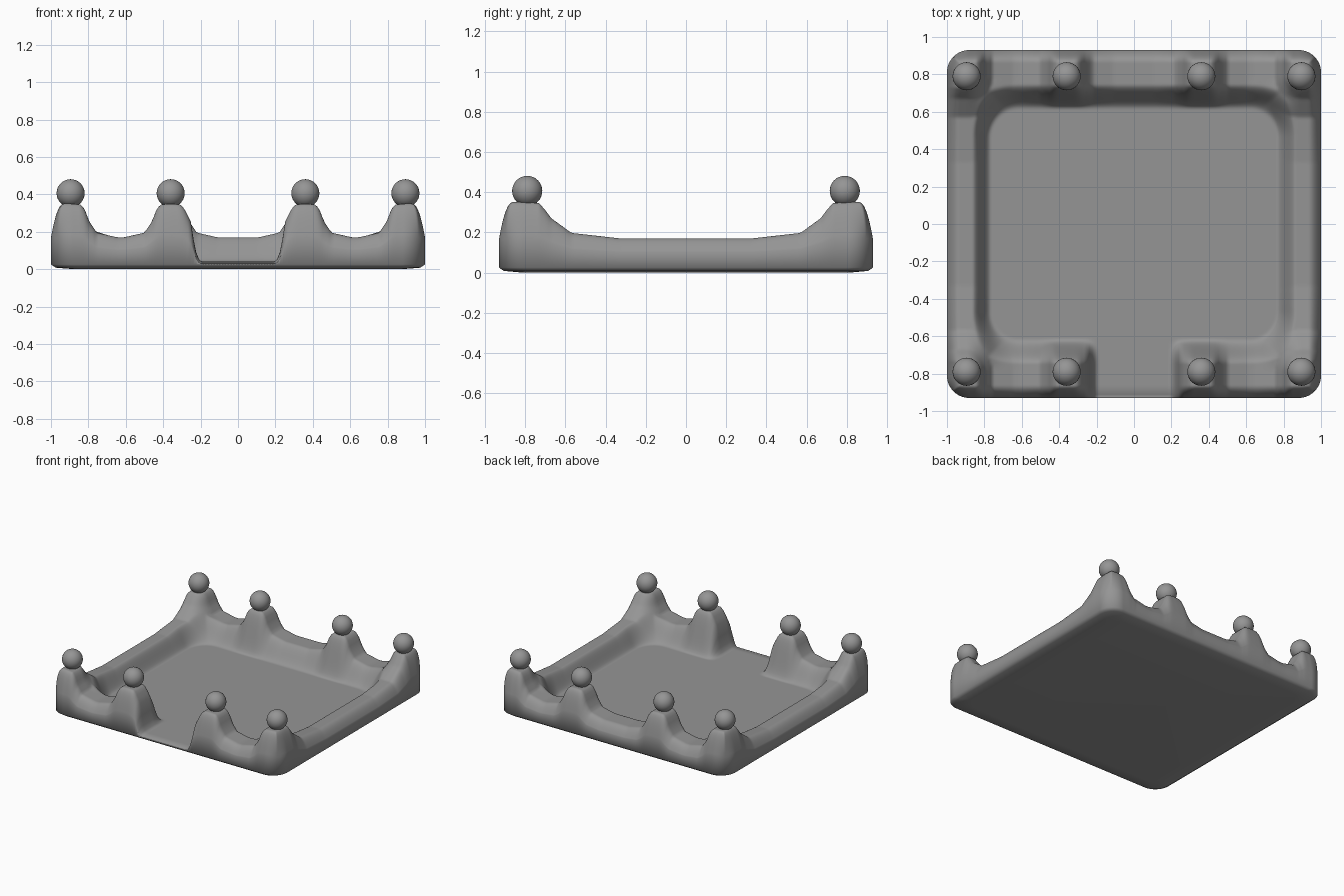
import bpy, bmesh, math

if "Cube" in bpy.data.objects:
    bpy.data.objects.remove(bpy.data.objects["Cube"])

HX, HY, FLOOR = 1.0, 0.93, 0.04
POST_X, POST_Y = (0.36, 0.895), 0.79
N = 180

# Crest heights by distance from a post centre
WALL_CREST = [(0, .35), (.055, .345), (.075, .32), (.1, .255), (.14, .195), (.25, .17)]
SIDE_CREST = [(0, .35), (.06, .345), (.09, .31), (.12, .27), (.22, .197), (.46, .17)]
GAP_CREST = [(0, .35), (.055, .345), (.075, .32), (.11, .25), (.128, .12), (.145, .06), (.165, FLOOR)]


def lookup(table, d):
    for (d0, h0), (d1, h1) in zip(table, table[1:]):
        if d <= d1:
            return h0 + (h1 - h0) * (d - d0) / (d1 - d0)
    return table[-1][1]


def smooth(t):
    t = min(max(t, 0), 1)
    return t * t * (3 - 2 * t)


def height(x, y):
    ax, ay = abs(x), abs(y)
    # crest of the wall, rising into the posts
    if y < 0 and ax < POST_X[0]:
        crest = lookup(GAP_CREST, POST_X[0] - ax)
    else:
        dx = max(0, POST_X[1] - ax)
        dy = max(0, POST_Y - ay)
        d = math.hypot(dx, dy)
        t = dy / d if d else 0
        corner = lookup(WALL_CREST, d) * (1 - t * t) + lookup(SIDE_CREST, d) * t * t
        crest = max(lookup(WALL_CREST, abs(ax - POST_X[0])) if ay > .5 else .17, corner)
    # position across the wall, from the rounded inner foot to the outer edge
    r = .15
    qx, qy = ax - .765 + r, ay - .615 + r
    inner = math.hypot(max(qx, 0), max(qy, 0)) + min(max(qx, qy), 0) - r
    outer = min(HX - ax, HY - ay)
    u = inner / (inner + outer) if inner > 0 else 0
    h = FLOOR + (crest - FLOOR) * smooth(u / .42)
    # rounded outer shoulder, stronger on the posts
    amount = .4 + .12 * min(max((crest - .17) / .175, 0), 1)
    h *= 1 - amount * max(0, 1 - outer / .07) ** 2.2
    return max(h, .03)


def round_corner(x, y, r=.12):
    a, b = abs(x) - HX + r, abs(y) - HY + r
    if a > 0 and b > 0:
        ka, kb = a / r, b / r
        a, b = a * math.sqrt(1 - kb * kb / 2), b * math.sqrt(1 - ka * ka / 2)
        return math.copysign(HX - r + a, x), math.copysign(HY - r + b, y)
    return x, y


grey = bpy.data.materials.new("dark_grey")
grey.diffuse_color = (.3, .3, .3, 1)
grey.use_nodes = True
grey.node_tree.nodes["Principled BSDF"].inputs["Base Color"].default_value = grey.diffuse_color

# Tray with walls and posts: sculpted top surface, closed by an edge and base
steps = [(1.35 * s - .35 * s ** 3) for s in (2 * i / N - 1 for i in range(N + 1))]
bm = bmesh.new()
grid = []
for sy in steps:
    row = []
    for sx in steps:
        x, y = sx * HX, sy * HY
        px, py = round_corner(x, y)
        row.append(bm.verts.new((px, py, height(x, y))))
    grid.append(row)
for j in range(N):
    for i in range(N):
        bm.faces.new((grid[j][i], grid[j][i + 1], grid[j + 1][i + 1], grid[j + 1][i]))
rim = (grid[0][:-1] + [grid[j][N] for j in range(N)]
       + grid[N][:0:-1] + [grid[j][0] for j in range(N, 0, -1)])
for scale, z in ((1, .025), (.975, .008), (.9, 0)):
    ring = [bm.verts.new((v.co.x * scale, v.co.y * scale, z)) for v in rim]
    for k in range(len(rim)):
        m = (k + 1) % len(rim)
        bm.faces.new((rim[m], rim[k], ring[k], ring[m]))
    rim = ring
bm.faces.new(rim[::-1])
bmesh.ops.recalc_face_normals(bm, faces=bm.faces)
mesh = bpy.data.meshes.new("tray")
bm.to_mesh(mesh)
bm.free()
mesh.materials.append(grey)
tray = bpy.data.objects.new("tray", mesh)
bpy.context.collection.objects.link(tray)
for p in mesh.polygons:
    p.use_smooth = True

# Ball on each post
for px in POST_X:
    for sx in (-1, 1):
        for sy in (-1, 1):
            bpy.ops.mesh.primitive_uv_sphere_add(segments=32, ring_count=16, radius=.075,
                                                 location=(sx * px, sy * POST_Y, .406))
            ball = bpy.context.object
            ball.name = "post_ball"
            ball.data.materials.append(grey)
            bpy.ops.object.shade_smooth()
